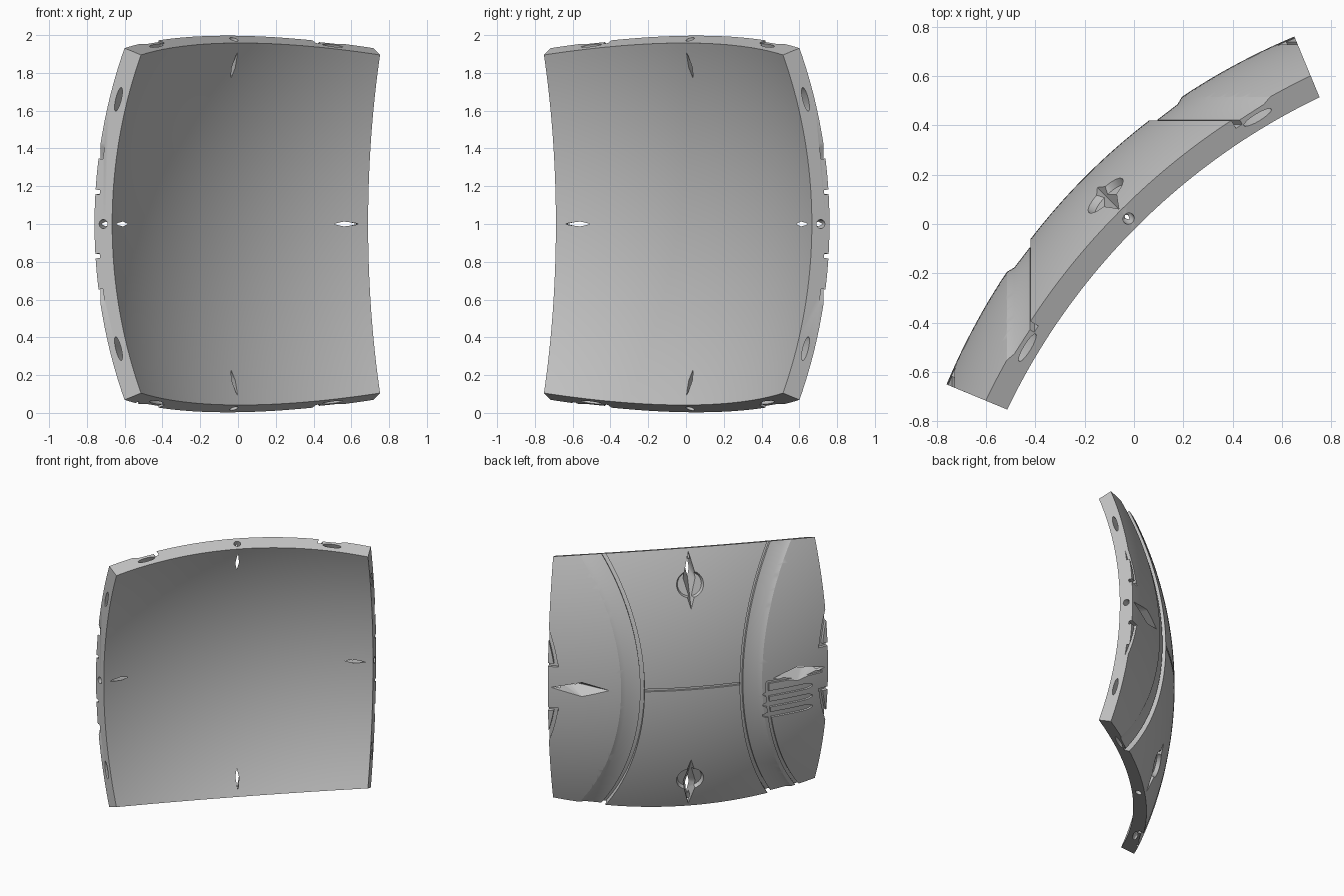
import bpy, bmesh
from math import sin, cos, tan, pi, radians, sqrt
from mathutils import Vector, Matrix

R_OUT, R_IN = 2.605, 2.504      # shell radii
HALF = radians(22.5)            # half the angle the panel spans
cutters = []

cube = bpy.data.objects.get("Cube")
if cube:
    bpy.data.objects.remove(cube)


def make_object(name, bm):
    bmesh.ops.recalc_face_normals(bm, faces=bm.faces)
    mesh = bpy.data.meshes.new(name)
    bm.to_mesh(mesh)
    bm.free()
    obj = bpy.data.objects.new(name, mesh)
    bpy.context.scene.collection.objects.link(obj)
    return obj


def sweep(name, sections):
    """Closed solid through a row of equal cross-section loops."""
    bm = bmesh.new()
    rows = [[bm.verts.new(p) for p in s] for s in sections]
    count = len(rows[0])
    for a, b in zip(rows, rows[1:]):
        for i in range(count):
            j = (i + 1) % count
            bm.faces.new((a[i], a[j], b[j], b[i]))
    bm.faces.new(rows[0])
    bm.faces.new(rows[-1])
    return make_object(name, bm)


def hull(name, points):
    bm = bmesh.new()
    for p in points:
        bm.verts.new(p)
    bmesh.ops.convex_hull(bm, input=bm.verts)
    return make_object(name, bm)


def cut(obj):
    obj.hide_render = True
    cutters.append(obj)


def arc_groove(name, side, profile, start, end, steps):
    """Sweep an (angle, height) profile around the pole on one side."""
    pole = Vector((side, 1, 0)).normalized()
    inward = Vector((-side, 1, 0)).normalized()
    up = Vector((0, 0, 1))
    sections = []
    for i in range(steps + 1):
        phi = radians(start + (end - start) * i / steps)
        out = inward * cos(phi) + up * sin(phi)
        sections.append([(pole * cos(radians(a)) + out * sin(radians(a))) * (R_OUT + h)
                         for a, h in profile])
    cut(sweep(name, sections))


def on_shell(u, z, height):
    return Vector((u, sqrt(R_OUT ** 2 - u * u - z * z), z)) * ((R_OUT + height) / R_OUT)


def bar_groove(name, u1, u2, z, half, depth, rounded=False):
    """Horizontal groove that follows the outer surface."""
    steps = 14
    sections = []
    for i in range(steps + 1):
        f = i / steps
        h = half
        if rounded:
            h *= max(0.3, min(1, sqrt(min(f, 1 - f) * 10)))
        u = u1 + (u2 - u1) * f
        sections.append([on_shell(u, z - h, -depth), on_shell(u, z + h, -depth),
                         on_shell(u, z + h, 0.03), on_shell(u, z - h, 0.03)])
    cut(sweep(name, sections))


# Curved shell panel
N = 48
steps = [tan(-HALF + 2 * HALF * i / N) for i in range(N + 1)]
sections = []
for u in steps:
    dirs = [Vector((u, 1, v)).normalized() for v in steps]
    sections.append([d * R_OUT for d in dirs] + [d * R_IN for d in reversed(dirs)])
panel = sweep("curved_panel", sections)

# Stepped ring bands and small pole grooves at both sides
band = [(37.5, 0.03), (37.5, -0.04), (36.9, -0.04), (36.9, -0.018),
        (34.6, -0.015), (33.8, 0.002), (33.8, 0.03)]
rim = [(24.3, 0.03), (24.3, -0.025), (23.7, -0.025), (23.7, 0.03)]
for side in (-1, 1):
    arc_groove("ring_band_cutter", side, band, -55, 55, 90)
    for s in (-1, 1):
        arc_groove("pole_groove_cutter", side, rim, s * 9, s * 27, 12)
        bar_groove("pole_bar_cutter", side * 0.925, side * 1.02, s * 0.17, 0.012, 0.025)

# Seam between the bands
bar_groove("seam_cutter", -0.34, 0.34, 0, 0.01, 0.015)

# Hatch outline with three vents
outline = [(33.3, 0.03), (33.3, -0.015), (32.8, -0.015), (32.8, 0.03)]
arc_groove("hatch_arc_cutter", -1, outline, -55, -1, 45)
bar_groove("hatch_top_cutter", -0.95, -0.535, -0.025, 0.01, 0.015)
for z in (-0.115, -0.2, -0.285):
    bar_groove("vent_cutter", -0.88, -0.51, z, 0.022, 0.015, True)


def radial(angle, x, r):
    a = radians(angle)
    return Vector((x, r * cos(a), r * sin(a)))


# Features repeated on the four edges
plane_n = Vector((0, -sin(HALF), cos(HALF)))
mid_r = (R_OUT + R_IN) / 2
for k in range(4):
    turn = Matrix.Rotation(k * pi / 2, 3, 'Y')

    # Diamond opening narrowing to a slit inside
    top, low = R_OUT + 0.015, R_IN - 0.01
    pts = [radial(12.3, 0, top), radial(22.1, 0, top),
           radial(16.8, 0.06, top), radial(16.8, -0.06, top),
           radial(18.5, 0, low), radial(21.2, 0, low),
           radial(19.5, 0.009, low), radial(19.5, -0.009, low)]
    cut(hull("diamond_cutter", [turn @ p for p in pts]))

    # Round dish around the upper and lower diamonds
    if k % 2 == 0:
        axis = radial(16.8, 0, 1)
        side_dir = Vector((1, 0, 0))
        other = axis.cross(side_dir)
        pts = [axis * (R_OUT + h) + (side_dir * cos(t) + other * sin(t)) * r
               for h, r in ((0.02, 0.105), (-0.03, 0.085))
               for t in (2 * pi * i / 32 for i in range(32))]
        cut(hull("dish_cutter", [turn @ p for p in pts]))

    # Peg hole and two long slots in the edge face
    for u, long, short in ((0, 0.024, 0.024), (0.66, 0.065, 0.016), (-0.66, 0.065, 0.016)):
        w = sqrt(mid_r ** 2 - u * u)
        centre = Vector((u, w * cos(HALF), w * sin(HALF)))
        out = centre.normalized()
        along = plane_n.cross(out)
        pts = [centre + along * long * cos(t) + out * short * sin(t) + plane_n * d
               for d in (-0.08, 0.05) for t in (2 * pi * i / 20 for i in range(20))]
        cut(hull("edge_hole_cutter", [turn @ p for p in pts]))

# Carve the panel
for c in cutters:
    mod = panel.modifiers.new("carve", 'BOOLEAN')
    mod.operation = 'DIFFERENCE'
    mod.solver = 'EXACT'
    mod.object = c
bpy.context.view_layer.update()
graph = bpy.context.evaluated_depsgraph_get()
carved = bpy.data.meshes.new_from_object(panel.evaluated_get(graph))
panel.modifiers.clear()
panel.data = carved
for c in cutters:
    bpy.data.objects.remove(c)

# Turn the bulging side toward the back right corner
carved.transform(Matrix.Translation((1.647, -1.647, 1)) @ Matrix.Rotation(pi / 4, 4, 'Z'))

# Plain grey finish
grey = bpy.data.materials.new("plain_grey")
grey.use_nodes = True
colour = (0.55, 0.55, 0.55, 1)
grey.diffuse_color = colour
grey.node_tree.nodes["Principled BSDF"].inputs["Base Color"].default_value = colour
carved.materials.clear()
carved.materials.append(grey)

bpy.ops.object.select_all(action='DESELECT')
panel.select_set(True)
bpy.context.view_layer.objects.active = panel
bpy.ops.object.shade_smooth_by_angle(angle=radians(25))
